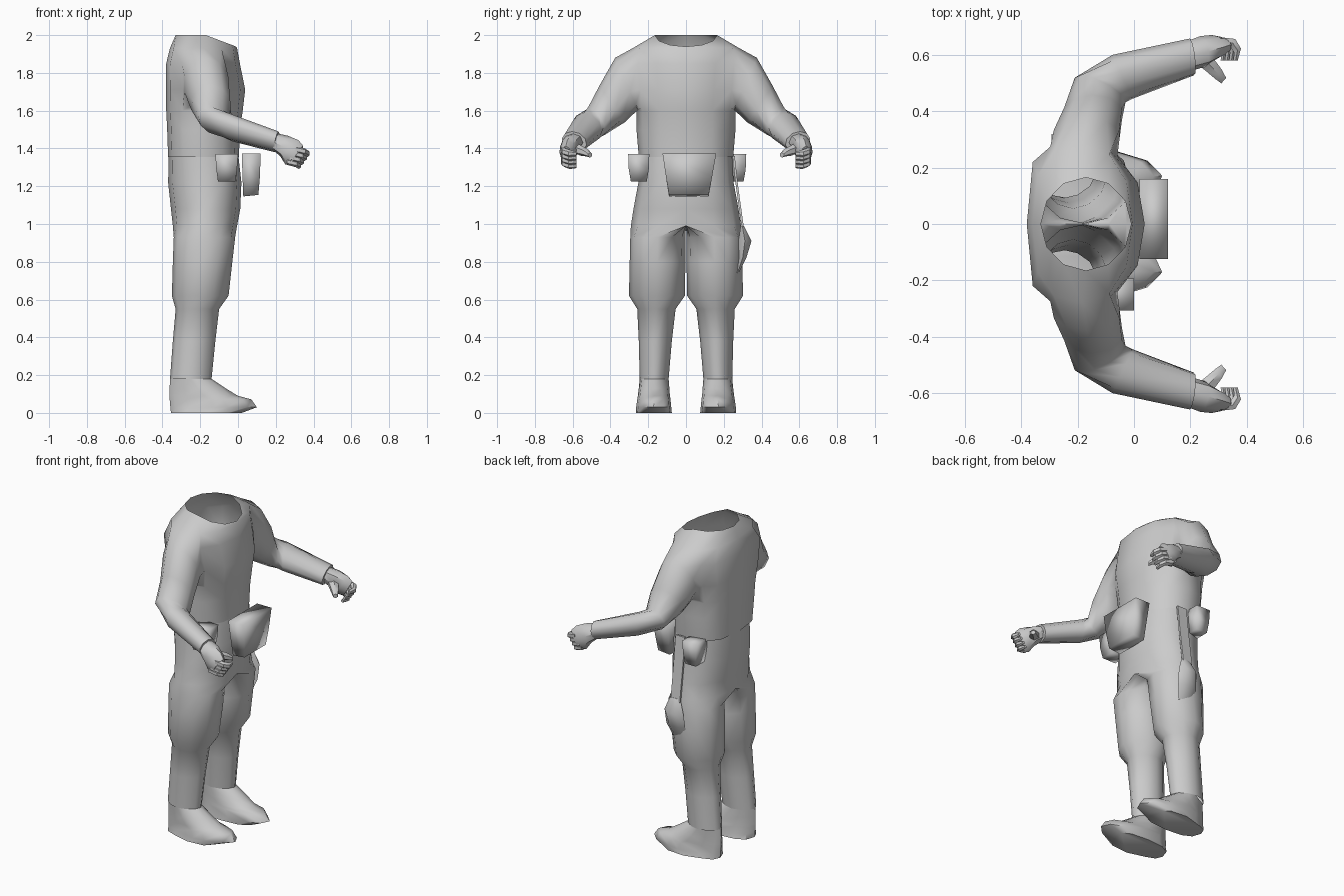
import bpy, bmesh, math
from mathutils import Vector

if "Cube" in bpy.data.objects:
    bpy.data.objects.remove(bpy.data.objects["Cube"])

grey = bpy.data.materials.new("plain grey")
grey.diffuse_color = (0.6, 0.6, 0.6, 1)
grey.use_nodes = True
grey.node_tree.nodes["Principled BSDF"].inputs["Base Color"].default_value = grey.diffuse_color


def spow(v, p):
    return 0.0 if abs(v) < 1e-9 else math.copysign(abs(v) ** p, v)


def ring(c, a, b, n=8):
    """Closed cross-section round c spanned by half-axes a and b."""
    c, a, b = Vector(c), Vector(a), Vector(b)
    off = math.pi / 4 if n == 4 else 0
    k = math.sqrt(2) if n == 4 else 1
    return [c + a * k * math.cos(off + 2 * math.pi * i / n)
            + b * k * math.sin(off + 2 * math.pi * i / n) for i in range(n)]


def finish(name, bm, mirror, angle):
    bmesh.ops.remove_doubles(bm, verts=bm.verts, dist=1e-5)
    bmesh.ops.recalc_face_normals(bm, faces=bm.faces)
    me = bpy.data.meshes.new(name)
    bm.to_mesh(me)
    bm.free()
    me.materials.append(grey)
    ob = bpy.data.objects.new(name, me)
    bpy.context.collection.objects.link(ob)
    bpy.ops.object.select_all(action='DESELECT')
    bpy.context.view_layer.objects.active = ob
    ob.select_set(True)
    bpy.ops.object.shade_smooth_by_angle(angle=math.radians(angle))
    if mirror:
        m = ob.modifiers.new("mirror", 'MIRROR')
        m.use_axis = (False, True, False)
        m.merge_threshold = 0.001


def skin(bm, rows):
    n = len(rows[0])
    for r, s in zip(rows, rows[1:]):
        for i in range(n):
            j = (i + 1) % n
            q = (r[i], r[j], s[j], s[i])
            if not all(abs(v.co.y) < 1e-5 for v in q):   # centre plane stays open
                bm.faces.new(q)


def loft(name, rings, caps=(True, True), mirror=False, angle=45):
    """Skin a list of cross-sections, optionally mirrored left to right."""
    bm = bmesh.new()
    rows = [[bm.verts.new(v) for v in r] for r in rings]
    skin(bm, rows)
    if caps[0]:
        bm.faces.new(rows[0])
    if caps[1]:
        bm.faces.new(rows[-1])
    finish(name, bm, mirror, angle)


# shirt: half torso columns run from front to back, with an armhole on the side
# rows: z, back x, front x, half width, squareness of the back
bm = bmesh.new()
torso = []
for z, x0, x1, w, sq in [(1.355, -.37, .005, .25, .7), (1.5, -.375, .01, .262, .65),
                         (1.6, -.38, .025, .262, .6), (1.71, -.38, .038, .275, .45),
                         (1.85, -.38, .01, .29, .4), (1.932, -.36, -.005, .28, .7),
                         (2.0, -.33, -.01, .165, 1)]:
    row = []
    for i in range(7):
        c, s = math.cos(math.pi * i / 6), math.sin(math.pi * i / 6)
        p = 1.0 if z > 1.95 else .9 if c > 0 else .8
        x = (x0 + x1) / 2 + (x1 - x0) / 2 * spow(c, p)
        y = w * spow(s, p if c > 0 else sq)
        dip = max(0, x + .17) * .38 if z > 1.95 else 0     # neckline dips in front
        row.append(bm.verts.new((x, y, z - dip)))
    torso.append(row)
for k in range(6):
    for i in range(6):
        if not (i in (2, 3) and k in (2, 3, 4)):
            bm.faces.new((torso[k][i], torso[k][i + 1], torso[k + 1][i + 1], torso[k + 1][i]))
armhole = ([torso[5][3]] + [torso[k][2] for k in (5, 4, 3, 2)]
           + [torso[2][3]] + [torso[k][4] for k in (2, 3, 4, 5)])
# sleeve sections: centre, half-axis upward, half-axis forward
sleeve = [[bm.verts.new(v) for v in ring(*r, 10)] for r in [
    ((-.168, .315, 1.742), (0, .06, .138), (.122, 0, 0)),
    ((-.145, .392, 1.635), (0, .066, .098), (.108, 0, 0)),
    ((-.12, .475, 1.545), (-.02, .042, .075), (.088, -.032, 0)),
    ((-.04, .522, 1.512), (-.01, .02, .075), (.035, -.075, 0)),
    ((.205, .592, 1.435), (.01, .012, .055), (.01, -.065, 0))]]
skin(bm, [armhole] + sleeve)
bm.faces.new(sleeve[-1])
finish("shirt", bm, True, 60)

# palms
loft("palm", [ring(*r) for r in [
    ((.20, .597, 1.433), (.01, 0, .046), (.01, -.052, 0)),
    ((.245, .612, 1.412), (.02, 0, .055), (.01, -.054, 0)),
    ((.285, .628, 1.38), (.035, 0, .064), (.01, -.042, 0)),
    ((.315, .636, 1.362), (.03, 0, .052), (.01, -.028, 0))]], mirror=True)

# fingers curl forward and inward from the knuckles
for i in range(4):
    s = i / 3
    x, z, t = .325 - .045 * s, 1.395 - .065 * s, .019 - .002 * s
    loft("finger_%d" % (i + 1), [ring(*r, 6) for r in [
        ((x - .02, .645, z), (0, 0, t), (0, .02, 0)),
        ((x + .025, .642, z - .012), (0, 0, t), (.01, .016, 0)),
        ((x + .042, .615, z - .022), (0, 0, t), (.014, .008, 0)),
        ((x + .035, .58, z - .024), (0, 0, t * .6), (.009, 0, 0))]], mirror=True)

# thumbs
loft("thumb", [ring(*r, 6) for r in [
    ((.235, .595, 1.41), (0, 0, .032), (.024, .024, 0)),
    ((.272, .56, 1.39), (0, 0, .028), (.018, .022, 0)),
    ((.30, .53, 1.38), (0, 0, .022), (.014, .018, 0)),
    ((.318, .508, 1.365), (0, 0, .013), (.01, .011, 0))]], mirror=True)


# trousers and boots: z, back x, front x, inner y, outer y, roundness
def leg_ring(z, x0, x1, y0, y1, p=1.0):
    pts = []
    for i in range(12):
        t = 2 * math.pi * i / 12
        c, s = spow(math.cos(t), p), spow(math.sin(t), p)
        y = max(0, s) * y1 if y0 == 0 else (y0 + y1) / 2 + s * (y1 - y0) / 2
        pts.append(Vector(((x0 + x1) / 2 + c * (x1 - x0) / 2, y, z)))
    return pts


loft("trouser_leg", [leg_ring(*r) for r in [
    (1.38, -.366, 0, 0, .243, .85), (1.22, -.37, .018, 0, .252, .88),
    (1.08, -.355, .012, 0, .278, .95), (.99, -.345, -.005, 0, .292, .95),
    (.93, -.34, -.015, .003, .295, .95), (.80, -.345, -.03, .003, .298, 1),
    (.62, -.35, -.05, .006, .302, 1.1), (.55, -.33, -.10, .055, .258, 1.1),
    (.38, -.345, -.12, .075, .25, 1.15), (.18, -.36, -.14, .092, .245, 1.15)]],
    caps=(False, False), mirror=True, angle=60)

boot = [leg_ring(*r) for r in [
    (.18, -.36, -.14, .092, .245, 1.15), (.13, -.362, -.065, .088, .25, 1.05),
    (.09, -.362, 0, .085, .255, .95), (.072, -.362, .07, .082, .258, .85),
    (.03, -.358, .10, .078, .264, .8), (0, -.355, .02, .075, .266, .75)]]
for r in boot:
    for v in r:                               # toes angle towards the centre
        if v.x > -.05 and v.y > .2:
            v.x -= (v.y - .2) * 1.1
        if v.x < -.25:                        # heel narrows on the outside
            v.y -= max(0, v.y - .17) * .25
loft("boot", boot, caps=(False, True), mirror=True)

# front belt pouch, wider at the top
loft("front_pouch", [ring(*r, 4) for r in [
    ((.07, .018, 1.372), (.05, 0, 0), (0, .142, 0)),
    ((.07, .016, 1.25), (.046, 0, 0), (0, .122, 0)),
    ((.068, .015, 1.15), (.04, 0, .004), (0, .105, 0))]], angle=100)

# hip pouches: one forward on one side, one further back on the other
for name, x, y, k in [("front_hip_pouch", -.06, -.25, 1), ("rear_hip_pouch", -.245, .263, .8)]:
    loft(name, [ring((x, y, z), (w * k, 0, 0), (0, d, 0), 4) for z, w, d in [
        (1.37, .06, .056), (1.29, .055, .053), (1.225, .046, .042)]], angle=100)

# holster strap and sheath on one thigh
loft("holster_strap", [ring((x, y, z), (.032, 0, 0), (0, .006, 0), 4)
                       for x, y, z in [(-.14, .252, 1.36), (-.14, .27, 1.2), (-.14, .302, .97)]])
loft("holster_sheath", [ring((x, y, z), (w, 0, 0), (0, d, 0), 6) for x, y, z, w, d in [
    (-.135, .298, .99, .035, .01), (-.135, .312, .91, .065, .04),
    (-.14, .30, .82, .065, .022), (-.145, .272, .74, .045, .008)]])
